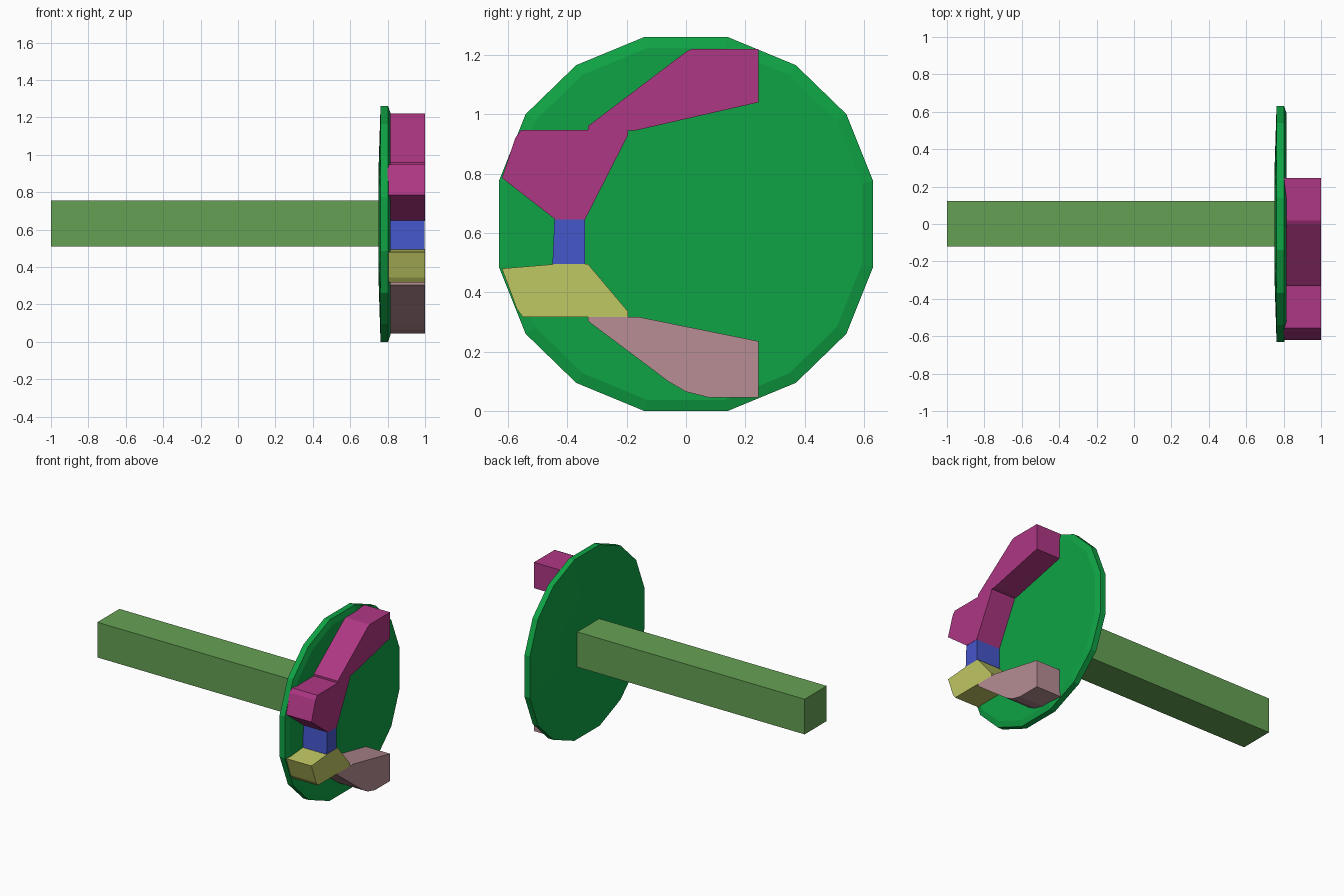
import bpy
import bmesh

cube = bpy.data.objects.get("Cube")
if cube:
    bpy.data.objects.remove(cube, do_unlink=True)


def linear(c):
    c /= 255
    return c / 12.92 if c <= 0.04045 else ((c + 0.055) / 1.055) ** 2.4


def material(name, *rgb):
    color = tuple(linear(c) for c in rgb) + (1.0,)
    mat = bpy.data.materials.new(name)
    mat.use_nodes = True
    mat.diffuse_color = color
    mat.node_tree.nodes["Principled BSDF"].inputs["Base Color"].default_value = color
    return mat


def add_loft(name, rings, mat):
    """Skin a list of matching rings of points and cap both ends."""
    bm = bmesh.new()
    loops = [[bm.verts.new(p) for p in ring] for ring in rings]
    for a, b in zip(loops, loops[1:]):
        for i in range(len(a)):
            j = (i + 1) % len(a)
            bm.faces.new((a[i], a[j], b[j], b[i]))
    bm.faces.new(loops[0])
    bm.faces.new(loops[-1])
    bmesh.ops.recalc_face_normals(bm, faces=bm.faces)
    mesh = bpy.data.meshes.new(name)
    bm.to_mesh(mesh)
    bm.free()
    mesh.materials.append(mat)
    obj = bpy.data.objects.new(name, mesh)
    bpy.context.collection.objects.link(obj)
    return obj


def add_prism(name, outline, x0, x1, mat):
    """Extrude a (y, z) outline along x."""
    return add_loft(name, [[(x, y, z) for y, z in outline] for x in (x0, x1)], mat)


MID = 0.63  # height of the central axis

# Square shaft
add_prism("shaft", [(-0.12, 0.51), (0.123, 0.51), (0.123, 0.755), (-0.12, 0.755)],
          -1.0, 0.77, material("leaf green", 102, 161, 84))

# Sixteen-sided disc with slightly domed faces
quarter = [(0.63, 0.145), (0.54, 0.37), (0.37, 0.535), (0.14, 0.63)]
half = quarter + [(-y, z) for y, z in reversed(quarter)]
outline = half + [(-y, -z) for y, z in half]
sections = [(0.752, 0.5), (0.762, 1.0), (0.803, 1.0), (0.815, 0.94)]
add_loft("disc", [[(x, y * s, MID + z * s) for y, z in outline] for x, s in sections],
         material("emerald green", 15, 164, 69))

# Raised relief pieces on the disc
add_prism("upper_arm", [
    (0.245, 1.22), (0.02, 1.22), (0.0, 1.21), (-0.33, 0.96), (-0.33, 0.947),
    (-0.555, 0.947), (-0.575, 0.92), (-0.62, 0.785), (-0.44, 0.645),
    (-0.34, 0.645), (-0.195, 0.93), (-0.195, 0.945), (-0.17, 0.945), (0.245, 1.04)],
    0.8, 1.0, material("magenta", 175, 55, 132))

add_prism("connector", [(-0.45, 0.49), (-0.34, 0.49), (-0.34, 0.65), (-0.443, 0.65)],
          0.8, 0.998, material("blue", 69, 86, 202))

add_prism("lower_block", [
    (-0.62, 0.48), (-0.44, 0.495), (-0.33, 0.495), (-0.195, 0.335),
    (-0.195, 0.317), (-0.55, 0.317), (-0.57, 0.345)],
    0.8, 1.0, material("yellow", 191, 199, 98))

add_prism("lower_arm", [
    (-0.33, 0.317), (-0.16, 0.317), (0.245, 0.235), (0.245, 0.045),
    (0.08, 0.045), (0.0, 0.065), (-0.06, 0.1), (-0.33, 0.303)],
    0.8, 1.0, material("dusty pink", 183, 141, 148))
